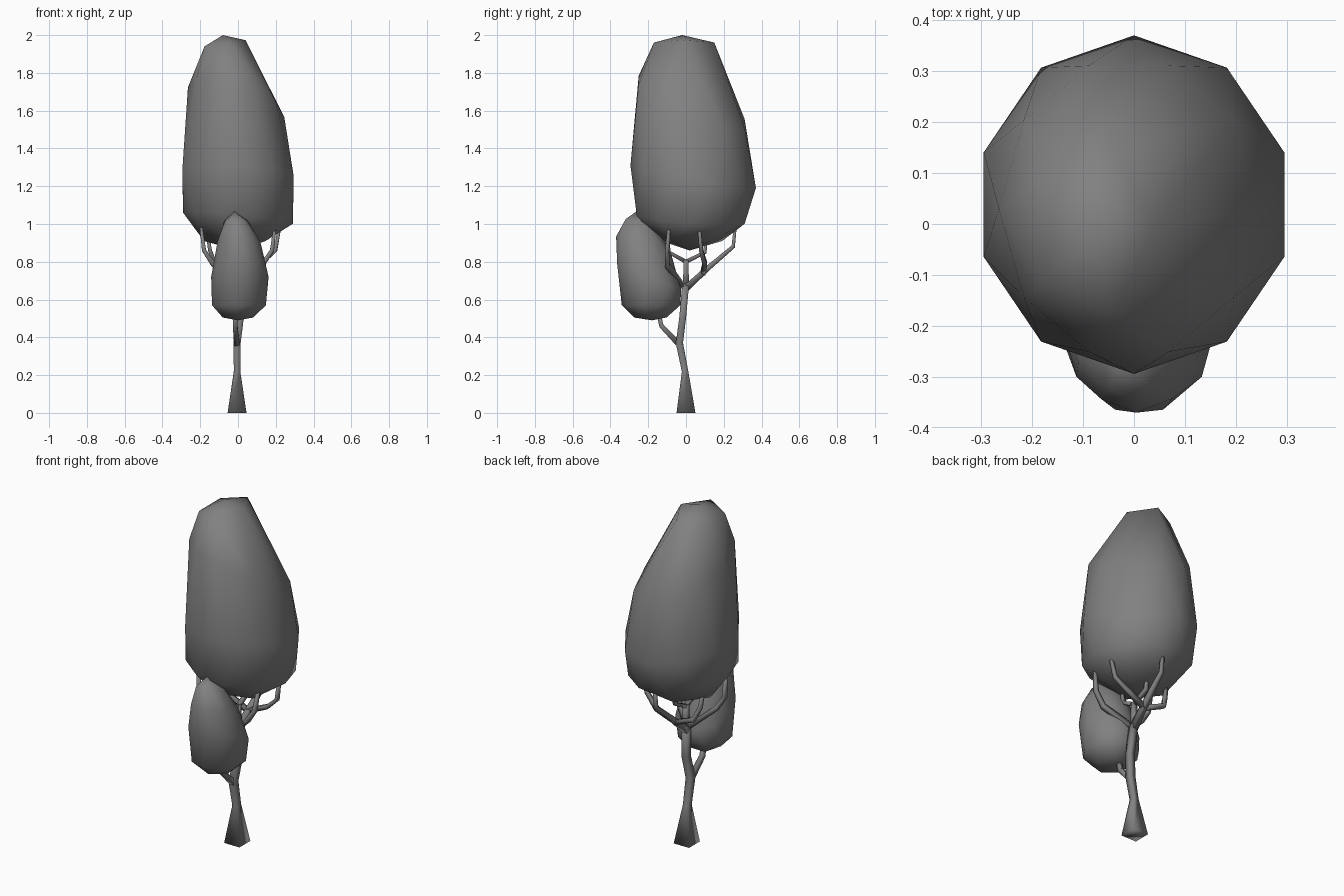
import bpy, bmesh, math
from mathutils import Vector

cube = bpy.data.objects.get("Cube")
if cube:
    bpy.data.objects.remove(cube)

GREY = (0.22, 0.22, 0.22, 1)
grey = bpy.data.materials.new("plain grey")
grey.use_nodes = True
grey.diffuse_color = GREY
grey.node_tree.nodes["Principled BSDF"].inputs["Base Color"].default_value = GREY


def finish(name, bm):
    bmesh.ops.recalc_face_normals(bm, faces=bm.faces)
    for f in bm.faces:
        f.smooth = True
    mesh = bpy.data.meshes.new(name)
    bm.to_mesh(mesh)
    bm.free()
    mesh.materials.append(grey)
    obj = bpy.data.objects.new(name, mesh)
    bpy.context.collection.objects.link(obj)
    return obj


def crown(name, rings, turn=0):
    """Low icosphere whose seven levels are reshaped.
    Each ring: height, centre x, centre y, radius x, radius y, tilt x, tilt y."""
    bm = bmesh.new()
    bmesh.ops.create_icosphere(bm, subdivisions=2, radius=1)
    limits = (0.95, 0.7, 0.3, -0.3, -0.7, -0.95)
    for v in bm.verts:
        level = sum(v.co.z < limit for limit in limits)
        z, cx, cy, rx, ry, tx, ty = rings[level]
        angle = math.atan2(v.co.y, v.co.x) + turn
        dx, dy = rx * math.cos(angle), ry * math.sin(angle)
        v.co = (cx + dx, cy + dy, z + tx * dx + ty * dy)
    return finish(name, bm)


def branch(bm, *points):
    """Square tapering tube; each point is x, y, z, half width."""
    path = [Vector(p[:3]) for p in points]
    span = path[-1] - path[0]
    ref = Vector((1, 0, 0)) if abs(span.x) < abs(span.y) + 0.02 else Vector((0, 1, 0))
    loops = []
    for i, p in enumerate(path):
        d = (path[min(i + 1, len(path) - 1)] - path[max(i - 1, 0)]).normalized()
        if i == 0 and p.z == 0:
            d = Vector((0, 0, 1))
        u = (ref - d * d.dot(ref)).normalized()
        v = d.cross(u)
        h = points[i][3]
        loops.append([bm.verts.new(p + u * a * h + v * b * h)
                      for a, b in ((1, 1), (-1, 1), (-1, -1), (1, -1))])
    for low, high in zip(loops, loops[1:]):
        for i in range(4):
            j = (i + 1) % 4
            bm.faces.new((low[i], low[j], high[j], high[i]))
    bm.faces.new(loops[0])
    bm.faces.new(loops[-1])


# Foliage
crown("main_crown", [
    (2.0, -0.08, -0.02, 0, 0, 0, 0),
    (1.955, -0.08, -0.01, 0.12, 0.168, 0.15, 0),
    (1.645, -0.01, 0.03, 0.255, 0.295, -0.31, -0.41),
    (1.25, 0, 0.038, 0.31, 0.332, -0.05, -0.18),
    (1.03, 0, 0.025, 0.29, 0.3, -0.1, -0.07),
    (0.91, 0, 0.03, 0.18, 0.17, 0, 0),
    (0.86, 0, 0.02, 0, 0, 0, 0)])
crown("small_crown", [
    (1.068, -0.02, -0.26, 0, 0, 0, 0),
    (1.02, -0.01, -0.25, 0.065, 0.085, 0, -0.1),
    (0.89, 0.005, -0.225, 0.12, 0.145, 0, -0.3),
    (0.72, 0.01, -0.195, 0.152, 0.178, 0, -0.4),
    (0.57, 0.005, -0.185, 0.15, 0.155, 0, 0),
    (0.505, 0, -0.18, 0.085, 0.095, 0, 0),
    (0.49, 0, -0.18, 0, 0, 0, 0)], turn=math.radians(18))

# Trunk, then the stem of the small crown
wood = bmesh.new()
branch(wood, (-0.005, 0, 0, 0.05), (-0.005, -0.005, 0.22, 0.017),
       (-0.005, -0.035, 0.37, 0.019), (0.012, -0.018, 0.5, 0.018),
       (0, -0.002, 0.68, 0.018))
branch(wood, (-0.005, -0.035, 0.36, 0.015), (-0.015, -0.13, 0.46, 0.012),
       (-0.015, -0.15, 0.55, 0.011))

# Middle fork
branch(wood, (0, 0, 0.66, 0.016), (0, 0, 0.81, 0.013))
for y in (-0.09, 0.1):
    branch(wood, (0, 0, 0.8, 0.011), (0, y, 0.85, 0.01), (0, y * 1.1, 0.95, 0.008))

# Rear limb with a twig to each side
branch(wood, (0, 0, 0.66, 0.018), (0.01, 0.12, 0.77, 0.014),
       (0.02, 0.25, 0.88, 0.01), (0.02, 0.26, 0.98, 0.008))
for side, tip in ((1, 0.22), (-1, 0.165)):
    branch(wood, (0, 0.09, 0.74, 0.013), (side * 0.12, 0.1, 0.79, 0.012),
           (side * tip * 0.9, 0.08, 0.86, 0.01), (side * tip, 0.07, 0.98, 0.008))

# Front limbs
for side in (1, -1):
    branch(wood, (0, -0.02, 0.67, 0.014), (side * 0.13, -0.1, 0.785, 0.013),
           (side * 0.18, -0.1, 0.86, 0.011), (side * 0.195, -0.09, 0.98, 0.008))
finish("trunk_and_branches", wood)
